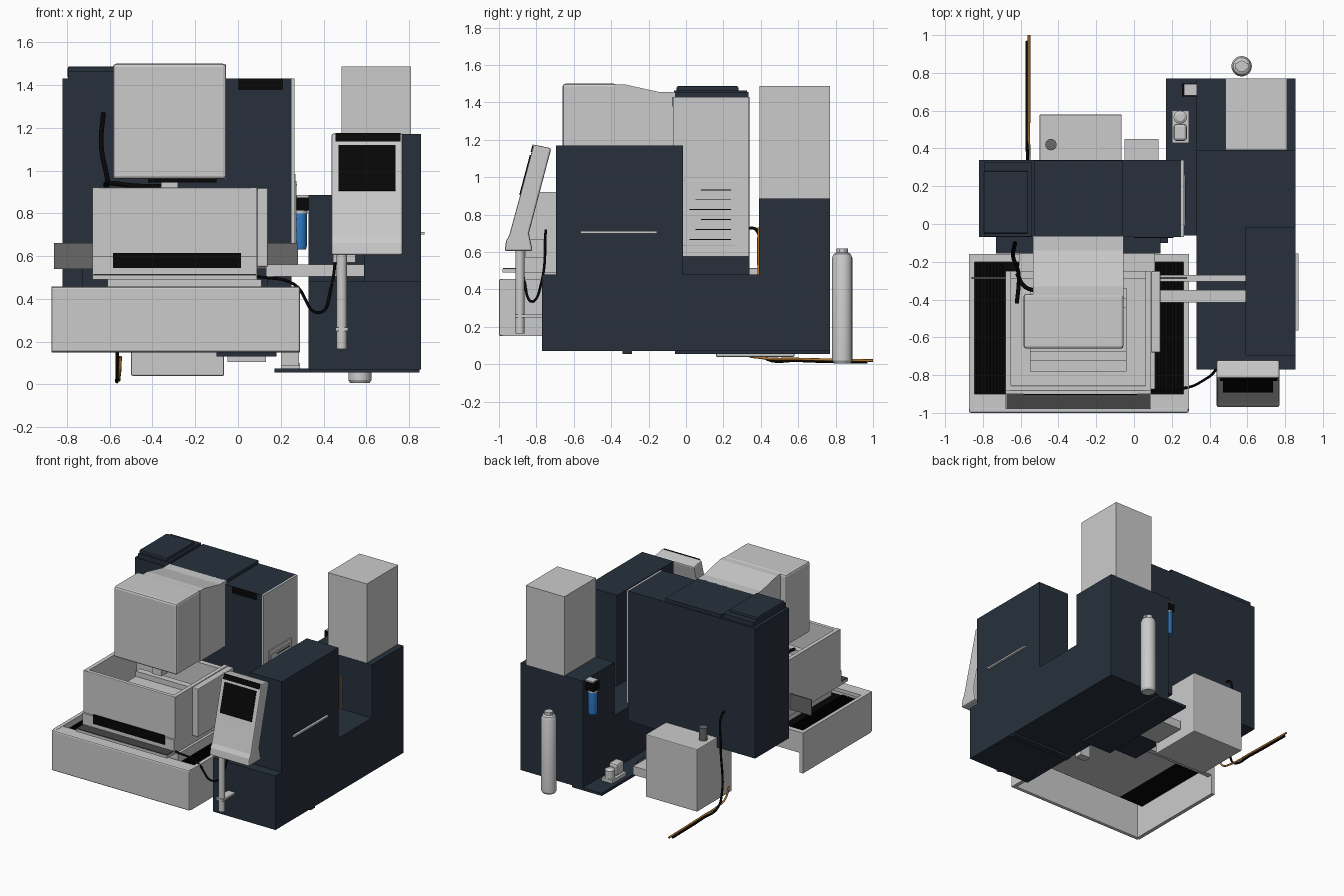
import bpy, bmesh, math
from mathutils import Vector

if "Cube" in bpy.data.objects:
    bpy.data.objects.remove(bpy.data.objects["Cube"])


def material(name, r, g, b):
    m = bpy.data.materials.new(name)
    m.use_nodes = True
    m.diffuse_color = (r, g, b, 1)
    m.node_tree.nodes["Principled BSDF"].inputs["Base Color"].default_value = (r, g, b, 1)
    return m


LIGHT = material("light grey", .6, .6, .6)
NAVY = material("dark navy", .02, .03, .046)
BLACK = material("black", .002, .002, .002)
GREY = material("dark grey", .14, .14, .14)
CHARCOAL = material("charcoal", .06, .06, .06)
BLUE = material("filter blue", .03, .21, .6)
ORANGE = material("cable orange", .5, .2, .03)


def finish(name, bm, mat, bevel=0):
    bmesh.ops.recalc_face_normals(bm, faces=bm.faces)
    me = bpy.data.meshes.new(name)
    bm.to_mesh(me)
    bm.free()
    me.materials.append(mat)
    ob = bpy.data.objects.new(name, me)
    bpy.context.collection.objects.link(ob)
    if bevel:
        mod = ob.modifiers.new("bevel", "BEVEL")
        mod.width, mod.segments = bevel, 2
    return ob


def box(name, x, y, z, mat, bevel=0):
    """Box from three (low, high) ranges."""
    bm = bmesh.new()
    bmesh.ops.create_cube(bm, size=1)
    for v in bm.verts:
        v.co = [(a + b) / 2 + c * (b - a) for c, (a, b) in zip(v.co, (x, y, z))]
    return finish(name, bm, mat, bevel)


def extrude_x(name, profile, x, mat, bevel=0):
    """Side profile of (y, z) points extruded across x."""
    bm = bmesh.new()
    face = bm.faces.new([bm.verts.new((x[0], y, z)) for y, z in profile])
    out = bmesh.ops.extrude_face_region(bm, geom=[face])["geom"]
    for v in out:
        if isinstance(v, bmesh.types.BMVert):
            v.co.x = x[1]
    return finish(name, bm, mat, bevel)


def lathe(name, x, y, profile, mat, sides=24):
    """Round part about a vertical axis from (radius, z) points."""
    bm = bmesh.new()
    rings = [[bm.verts.new((x + r * math.cos(math.tau * i / sides),
                            y + r * math.sin(math.tau * i / sides), z))
              for i in range(sides)] for r, z in profile]
    for a, b in zip(rings, rings[1:]):
        for i in range(sides):
            j = (i + 1) % sides
            bm.faces.new((a[i], a[j], b[j], b[i]))
    bm.faces.new(rings[0])
    bm.faces.new(rings[-1])
    ob = finish(name, bm, mat)
    bpy.context.view_layer.objects.active = ob
    ob.select_set(True)
    bpy.ops.object.shade_smooth_by_angle()
    ob.select_set(False)


def cable(name, points, radius, mat):
    cu = bpy.data.curves.new(name, "CURVE")
    cu.dimensions = "3D"
    cu.bevel_depth, cu.bevel_resolution, cu.resolution_u = radius, 2, 8
    sp = cu.splines.new("BEZIER")
    sp.bezier_points.add(len(points) - 1)
    for p, co in zip(sp.bezier_points, points):
        p.co = co
        p.handle_left_type = p.handle_right_type = "AUTO"
    cu.materials.append(mat)
    bpy.context.collection.objects.link(bpy.data.objects.new(name, cu))


# Chip tray, hollow underneath, with black slatted floor
box("tray_front", (-.873, .29), (-1, -.97), (.15, .457), LIGHT, .01)
box("tray_front_deck", (-.86, .28), (-.98, -.9), (.43, .456), LIGHT)
box("tray_back", (-.873, .29), (-.2, -.16), (.3, .457), LIGHT)
for side, x in (("right", (-.873, -.845)), ("left", (.262, .29))):
    box("tray_wall_" + side, x, (-.98, -.16), (.15, .457), LIGHT)
box("tray_floor", (-.85, .27), (-.92, -.18), (.38, .4), BLACK)
for i in range(9):
    for side, x0 in (("right", -.835), ("left", .105)):
        x = x0 + i * .0175
        box(f"slat_{side}_{i}", (x, x + .007), (-.9, -.2), (.4, .42), BLACK)
box("tray_leg", (.2, .285), (-.3, -.24), (.085, .38), LIGHT)
box("table_plinth", (-.61, .11), (-.88, -.1), (.35, .49), LIGHT)

# Open work tank
box("tank_base", (-.68, .09), (-.9, -.25), (.49, .6), LIGHT)
box("tank_front", (-.68, .09), (-.885, -.855), (.54, .92), LIGHT, .005)
box("tank_back", (-.65, .09), (-.29, -.25), (.54, .9), LIGHT)
for side, x in (("right", (-.68, -.65)), ("left", (.06, .09))):
    box("tank_wall_" + side, x, (-.885, -.25), (.54, .92), LIGHT)
box("tank_side_cover", (.09, .14), (-.68, -.25), (.55, .918), LIGHT, .006)
box("work_table", (-.55, -.04), (-.78, -.34), (.6, .74), LIGHT)
for y in (-.7, -.42):
    box("table_rail", (-.55, -.04), (y - .025, y + .025), (.74, .78), LIGHT)
box("tank_window", (-.585, .015), (-.906, -.899), (.545, .615), BLACK)
box("tank_ledge", (-.68, .09), (-.98, -.88), (.49, .51), LIGHT)
box("ledge_cover", (-.675, .085), (-.978, -.9), (.51, .515), CHARCOAL)
box("way_cover", (-.86, .28), (-.29, -.28), (.54, .66), GREY)
for i, y in enumerate(((-.305, -.27), (-.415, -.35))):
    box(f"transfer_bar_{i}", (.13, .59), y, (.505, .56), LIGHT)

# Machine column, raised clear of the floor
box("column", (-.82, .25), (-.07, .34), (.44, 1.43), NAVY)
box("column_foot", (-.73, .14), (-.155, 0), (.44, .6), NAVY)
box("column_top_cover", (-.53, -.06), (-.065, .335), (1.43, 1.455), NAVY)
box("column_cap", (-.797, -.56), (-.05, .28), (1.43, 1.487), NAVY, .008)
box("column_cap_rim", (-.795, -.54), (-.065, .325), (1.43, 1.465), NAVY)
box("column_side_panel", (.25, .264), (-.07, .338), (.575, 1.43), LIGHT)
box("side_vent", (.264, .27), (-.01, .26), (.635, .985), LIGHT, .002)
box("side_vent_face", (.27, .273), (.005, .245), (.65, .95), LIGHT)
for i in range(6):
    z = .665 + i * .053
    box(f"vent_slit_{i}", (.273, .275), (.02 + .03 * (i % 3), .24), (z, z + .005), BLACK)
box("column_louver", (0, .21), (-.073, -.069), (1.378, 1.43), BLACK)
box("column_under_plate", (-.1, .18), (-.1, .34), (.13, .15), NAVY)
box("under_tray", (-.05, .13), (.2, .45), (.105, .17), LIGHT)

# Spindle head
box("head_front", (-.585, -.055), (-.66, -.37), (.96, 1.5), LIGHT, .015)
extrude_x("head_rear", [(-.38, .96), (-.06, .96), (-.06, 1.455), (-.14, 1.455),
                        (-.33, 1.497), (-.38, 1.497)], (-.535, -.055), LIGHT)
box("head_underside", (-.42, -.1), (-.58, -.3), (.945, .96), BLACK)
box("nozzle", (-.36, -.28), (-.52, -.44), (.84, .95), LIGHT)

# Rear fluid tank
box("fluid_tank", (-.5, -.065), (.16, .58), (.04, .515), LIGHT, .006)
lathe("fluid_pipe", -.44, .42, [(.03, .51), (.03, .61)], GREY)

# Control cabinet, stepped along its side
extrude_x("cabinet_base", [(-.77, .07), (.77, .07), (.77, .48), (-.77, .48)], (.33, .855), NAVY)
box("cabinet_front", (.59, .855), (-.695, -.015), (.48, 1.17), NAVY)
box("cabinet_rear", (.33, .855), (.39, .77), (.48, .885), NAVY)
box("cabinet_tower", (.485, .81), (.392, .77), (.885, 1.487), LIGHT)
box("cabinet_handle", (.855, .872), (-.565, -.155), (.7, .712), LIGHT)
box("floor_plate", (.17, .42), (-.06, .77), (.055, .075), NAVY)
box("cabinet_foot", (.34, .85), (-.34, -.29), (.055, .07), NAVY)

# Small pump on the floor plate
box("pump_base", (.2, .29), (.43, .6), (.075, .1), LIGHT)
box("pump_body", (.21, .28), (.44, .53), (.1, .19), LIGHT, .015)
lathe("pump_motor", .245, .565, [(.035, .1), (.035, .16), (.02, .17)], LIGHT)

# Blue water filter and tall gas bottle
lathe("filter_bowl", .288, .71, [(.03, .63), (.034, .645), (.034, .8)], BLUE)
lathe("filter_collar", .288, .71, [(.036, .8), (.036, .812)], LIGHT)
box("filter_head", (.255, .33), (.675, .745), (.812, .875), BLACK)
box("filter_cap", (.265, .33), (.68, .74), (.875, .885), LIGHT)
lathe("bottle", .57, .835, [(.045, .005), (.054, .02), (.054, .57), (.045, .59),
                            (.03, .598), (.03, .62)], LIGHT)
box("bottle_valve", (.535, .605), (.82, .85), (.6, .615), LIGHT)

# Tilted operator console on a post
extrude_x("console", [(-.97, .605), (-.962, .66), (-.945, .69), (-.9, .855), (-.815, 1.175),
                      (-.72, 1.155), (-.84, .7), (-.82, .605)], (.437, .77), LIGHT, .01)


def console_plate(name, x, z0, z1):
    """Thin plate lying on the console's upper slope."""
    a, b = Vector((-.9, .855)), Vector((-.815, 1.175))
    n = Vector((-(b.y - a.y), b.x - a.x)).normalized() * .005
    p, q = (a.lerp(b, (z - a.y) / (b.y - a.y)) for z in (z0, z1))
    extrude_x(name, [p, q, q + n, p + n], x, BLACK)


console_plate("console_screen", (.47, .737), .905, 1.118)
console_plate("console_top_trim", (.455, .76), 1.135, 1.174)
lathe("console_post", .485, -.888, [(.024, .165), (.024, .62)], LIGHT)
box("post_bracket", (.445, .55), (-.86, -.76), (.57, .67), LIGHT)
box("post_clamp", (.455, .515), (-.915, -.765), (.25, .265), LIGHT)

# Cables
cable("console_cable", [(.09, -.88, .505), (.26, -.87, .47), (.38, -.82, .335),
                        (.435, -.77, .45), (.46, -.75, .72)], .007, BLACK)
cable("head_cable", [(-.63, -.1, 1.27), (-.64, -.17, 1.12), (-.61, -.28, .95),
                     (-.62, -.42, .93)], .011, BLACK)
cable("nozzle_cable", [(-.62, -.26, .94), (-.58, -.33, .94), (-.5, -.36, .93),
                       (-.34, -.45, .925)], .011, BLACK)
cable("power_cable", [(-.565, .34, .73), (-.565, .375, .72), (-.565, .39, .5),
                      (-.565, .38, .1), (-.566, .42, .035), (-.567, .6, .02),
                      (-.567, .97, .012)], .008, BLACK)
cable("air_cable", [(-.55, .27, .13), (-.553, .31, .06), (-.556, .4, .035),
                    (-.556, .6, .028), (-.556, 1, .02)], .007, ORANGE)
cable("cabinet_cable", [(.6, .388, .48), (.6, .386, .6), (.6, .388, .73)], .006, ORANGE)
